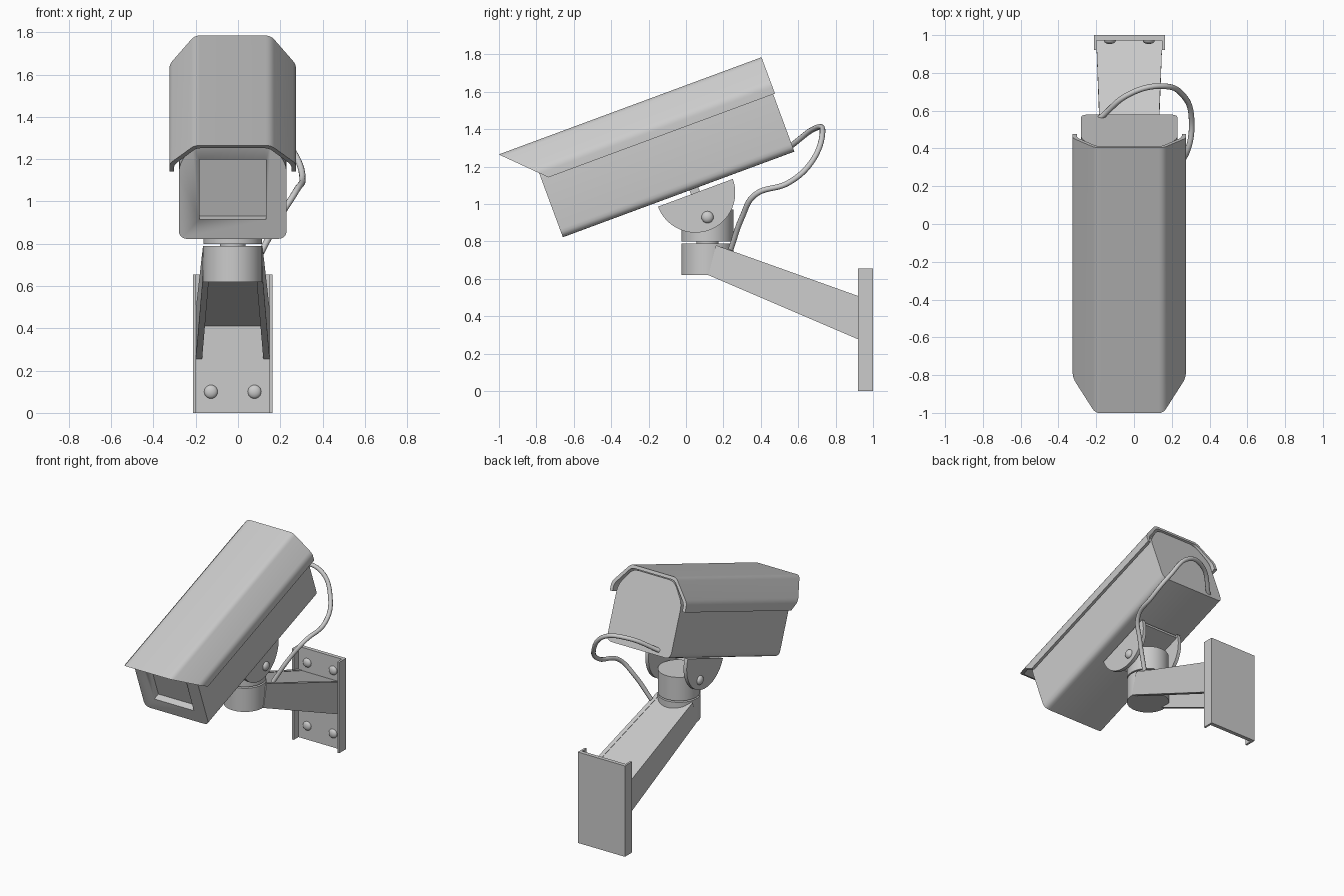
import bpy, bmesh, math
from mathutils import Vector

cube = bpy.data.objects.get("Cube")
if cube:
    bpy.data.objects.remove(cube)

CX = -0.025                  # shared centre line of all rigid parts
TILT = math.radians(20.3)    # pitch of the housing
PIVOT_Y = 0.115

grey = bpy.data.materials.new("painted_grey")
grey.use_nodes = True
colour = (0.6, 0.6, 0.6, 1)
grey.diffuse_color = colour
grey.node_tree.nodes["Principled BSDF"].inputs["Base Color"].default_value = colour


def finish(obj, tilted=False, smooth=True):
    obj.location.x += CX
    if tilted:
        obj.rotation_euler.x = TILT
    obj.data.materials.append(grey)
    bpy.ops.object.select_all(action='DESELECT')
    obj.select_set(True)
    bpy.context.view_layer.objects.active = obj
    if smooth:
        bpy.ops.object.shade_smooth_by_angle(angle=math.radians(30))
    return obj


def rounded(points, radius, steps=5):
    """Round each corner of a closed profile."""
    out = []
    for i, p in enumerate(points):
        p = Vector(p)
        prev, nxt = Vector(points[i - 1]), Vector(points[(i + 1) % len(points)])
        a = p + (prev - p).normalized() * radius
        b = p + (nxt - p).normalized() * radius
        for s in range(steps + 1):
            t = s / steps
            out.append(a * (1 - t) ** 2 + p * 2 * t * (1 - t) + b * t * t)
    return out


def prism(name, profile, start, end, axis='x', shape=None, tilted=False):
    """Extrude a profile along x (profile is y, z) or along y (profile is x, z)."""
    bm = bmesh.new()

    def ring(d):
        return [bm.verts.new((d, a, b) if axis == 'x' else (a, d, b)) for a, b in profile]
    first, last = ring(start), ring(end)
    bm.faces.new(first)
    bm.faces.new(last[::-1])
    for i in range(len(first)):
        bm.faces.new((first[i - 1], first[i], last[i], last[i - 1]))
    if shape:
        for v in bm.verts:
            shape(v.co)
    bmesh.ops.recalc_face_normals(bm, faces=bm.faces)
    mesh = bpy.data.meshes.new(name)
    bm.to_mesh(mesh)
    bm.free()
    obj = bpy.data.objects.new(name, mesh)
    bpy.context.collection.objects.link(obj)
    return finish(obj, tilted)


def rect(a0, a1, b0, b1):
    return [(a0, b0), (a1, b0), (a1, b1), (a0, b1)]


def mirrored(half):
    return half + [(-x, z) for x, z in reversed(half)]


def cylinder(name, radius, z0, z1, y):
    bpy.ops.mesh.primitive_cylinder_add(vertices=48, radius=radius, depth=z1 - z0,
                                        location=(0, y, (z0 + z1) / 2))
    obj = bpy.context.object
    obj.name = name
    return finish(obj)


def dome(name, location, scale):
    bpy.ops.mesh.primitive_uv_sphere_add(segments=24, ring_count=12, radius=0.032,
                                         location=location)
    obj = bpy.context.object
    obj.name = name
    obj.scale = scale
    return finish(obj)


# Housing with a recessed window in its front
body = prism("housing", rounded(mirrored([(0.255, 1.0), (0.255, 1.375), (0.165, 1.505)]), 0.045),
             -0.332, 0.988, 'y', tilted=True)
cutter = prism("window_cutter", rect(-0.158, 0.158, 1.098, 1.4), -0.4, -0.282, 'y', tilted=True)
cutter.hide_render = True
cut = body.modifiers.new("window_recess", 'BOOLEAN')
cut.operation = 'DIFFERENCE'
cut.solver = 'EXACT'
cut.object = cutter
bpy.ops.object.select_all(action='DESELECT')
bpy.context.view_layer.objects.active = body
body.select_set(True)
bpy.ops.object.modifier_apply(modifier=cut.name)
bpy.data.objects.remove(cutter)


# Folded sun shield, its front edge raked back towards the sides
def rake(co):
    if co.y < 0:
        co.y = -0.5 + (1.534 - co.z)


outer = rounded(mirrored([(0.3, 1.327), (0.3, 1.388), (0.18, 1.534)]), 0.025)
inner = rounded(mirrored([(0.278, 1.327), (0.278, 1.378), (0.171, 1.512)]), 0.025)
# Drop the rounding at the open lower edges
outer = [(0.3, 1.327)] + outer[6:-6] + [(-0.3, 1.327)]
inner = [(0.278, 1.327)] + inner[6:-6] + [(-0.278, 1.327)]
prism("sun_shield", outer + inner[::-1], -0.5, 0.998, 'y', rake, tilted=True)

# Tilting yoke: two half-disc ears joined by a plate under the housing
half_disc = [(0.415 + 0.213 * math.cos(a), 0.977 + 0.213 * math.sin(a))
             for a in (math.pi + math.pi * i / 32 for i in range(33))]
for side, label in ((1, "left"), (-1, "right")):
    prism(f"yoke_ear_{label}", half_disc, side * 0.14, side * 0.165, tilted=True)
    dome(f"yoke_bolt_{label}", (side * 0.165, PIVOT_Y, 0.93), (0.7, 1, 1))
prism("yoke_plate", rect(0.215, 0.615, 0.955, 0.977), -0.14, 0.14, tilted=True)
prism("yoke_pad", rect(0.39, 0.44, 0.97, 1.01), -0.05, 0.05, tilted=True)

# Swivel
cylinder("swivel_post", 0.139, 0.8, 0.97, PIVOT_Y)
cylinder("swivel_pin", 0.06, 0.75, 0.85, PIVOT_Y)
cylinder("swivel_base", 0.14, 0.62, 0.79, PIVOT_Y)


# Arm: channel open below, widening towards the wall
def splay(co):
    co.x += math.copysign(0.045 * (co.y - 0.2), co.x)


for side, label in ((1, "left"), (-1, "right")):
    prism(f"arm_side_{label}", [(0.12, 0.62), (0.972, 0.255), (0.972, 0.49), (0.16, 0.78)],
          side * 0.11, side * 0.14, shape=splay)
prism("arm_web", [(0.16, 0.7), (0.972, 0.41), (0.972, 0.487), (0.16, 0.777)],
      -0.12, 0.12, shape=splay)

# Wall bracket with folded side lips and four bolts
prism("wall_plate", [(-0.188, 0.92), (-0.173, 0.92), (-0.173, 0.972), (0.173, 0.972),
                     (0.173, 0.92), (0.188, 0.92), (0.188, 1.0), (-0.188, 1.0)],
      0, 0.655, 'y', lambda co: setattr(co, "yz", (co.z, co.y)))
for x in (-0.103, 0.103):
    for z in (0.1, 0.555):
        dome("wall_bolt", (x, 0.972, z), (1, 0.6, 1))

# Cable looping from the housing back down to the arm
path = [(-0.18, 0.56, 1.31), (-0.02, 0.69, 1.405), (0.14, 0.73, 1.39), (0.265, 0.675, 1.23),
        (0.305, 0.55, 1.115), (0.275, 0.37, 1.05), (0.2, 0.3, 0.93), (0.11, 0.24, 0.76)]
curve = bpy.data.curves.new("cable", 'CURVE')
curve.dimensions = '3D'
curve.bevel_depth = 0.015
curve.bevel_resolution = 3
curve.use_fill_caps = True
spline = curve.splines.new('BEZIER')
spline.bezier_points.add(len(path) - 1)
for point, co in zip(spline.bezier_points, path):
    point.co = Vector(co) - Vector((CX, 0, 0))
    point.handle_left_type = point.handle_right_type = 'AUTO'
cable = bpy.data.objects.new("cable", curve)
bpy.context.collection.objects.link(cable)
finish(cable, smooth=False)
